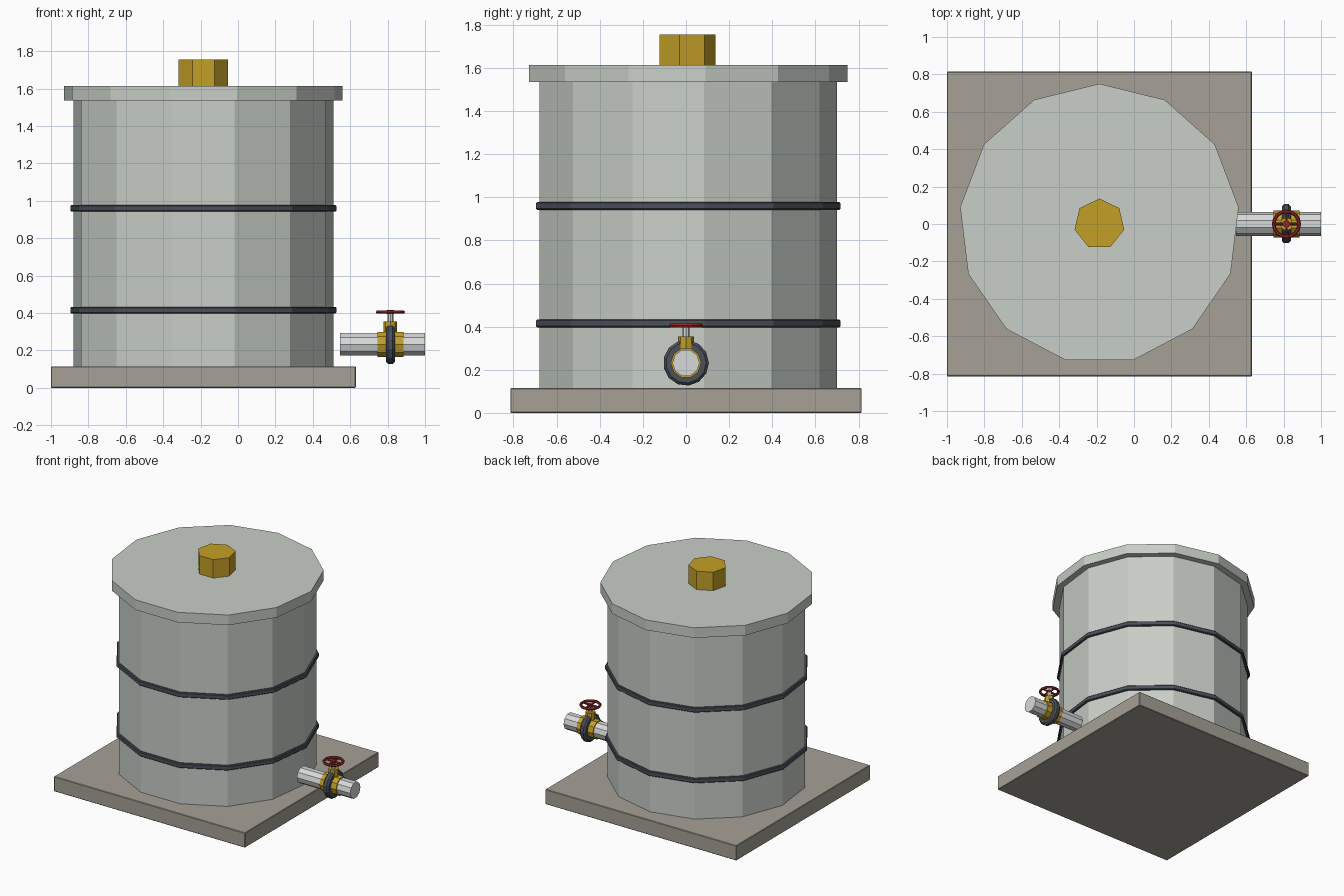
import bpy, math
from mathutils import Vector

if "Cube" in bpy.data.objects:
    bpy.data.objects.remove(bpy.data.objects["Cube"], do_unlink=True)


def material(name, rgb):
    m = bpy.data.materials.new(name)
    m.use_nodes = True
    m.diffuse_color = (*rgb, 1)
    m.node_tree.nodes["Principled BSDF"].inputs["Base Color"].default_value = (*rgb, 1)
    return m


STEEL = material("pale steel", (0.58, 0.62, 0.58))
PIPE = material("pipe steel", (0.68, 0.70, 0.69))
BRASS = material("brass", (0.55, 0.35, 0.02))
DARK = material("dark iron", (0.07, 0.08, 0.10))
RED = material("red paint", (0.30, 0.02, 0.02))
STONE = material("concrete", (0.38, 0.355, 0.31))


def finish(name, mat, bevel=0):
    ob = bpy.context.object
    ob.name = name
    ob.data.materials.append(mat)
    if bevel:
        b = ob.modifiers.new("bevel", "BEVEL")
        b.width, b.segments = bevel, 1
    return ob


def prism(name, mat, sides, radius, start, end, spin=0, bevel=0):
    """Flat-sided cylinder between two points."""
    a, b = Vector(start), Vector(end)
    bpy.ops.mesh.primitive_cylinder_add(vertices=sides, radius=radius, depth=(b - a).length)
    ob = finish(name, mat, bevel)
    for v in ob.data.vertices:
        v.co.rotate(Vector((0, 0, 1)).rotation_difference(b - a) if a.z == b.z
                    else Vector((1, 0, 0)).rotation_difference(Vector((1, 0, 0))))
    if spin:
        ob.rotation_euler.x = spin
    ob.location = (a + b) / 2
    return ob


# Slab
bpy.ops.mesh.primitive_cube_add(size=1, location=(-0.185, 0, 0.0575))
slab = finish("base_slab", STONE, 0.004)
slab.scale = (1.63, 1.63, 0.115)
bpy.ops.object.transform_apply(location=False, rotation=False, scale=True)

# Tank, lid, cap and hoops share one axis
CX = -0.185
for name, mat, sides, r, z0, z1 in (
        ("tank_body", STEEL, 13, 0.70, 0.11, 1.54),
        ("lower_hoop", DARK, 13, 0.716, 0.397, 0.433),
        ("upper_hoop", DARK, 13, 0.716, 0.942, 0.978),
        ("tank_lid", STEEL, 13, 0.75, 1.535, 1.613),
        ("lid_cap", BRASS, 7, 0.136, 1.60, 1.755)):
    prism(name, mat, sides, r, (CX, 0, z0), (CX, 0, z1), bevel=0.005 if mat is DARK else 0)

# Outlet pipe with valve body and flange
VX, PZ = 0.815, 0.232
for name, mat, sides, r, x0, x1, bevel in (
        ("outlet_pipe", PIPE, 10, 0.063, 0.545, 1.0, 0),
        ("valve_body", BRASS, 10, 0.071, VX - 0.07, VX + 0.07, 0),
        ("valve_flange", DARK, 13, 0.106, VX - 0.024, VX + 0.024, 0.012)):
    prism(name, mat, sides, r, (x0, 0, PZ), (x1, 0, PZ), bevel=bevel)

# Bonnet, stem and handwheel
prism("valve_bonnet", BRASS, 8, 0.036, (VX, 0, PZ), (VX, 0, 0.355))
prism("valve_stem", PIPE, 8, 0.016, (VX, 0, 0.35), (VX, 0, 0.41))
WZ = 0.405
bpy.ops.mesh.primitive_torus_add(location=(VX, 0, WZ), major_segments=16, minor_segments=6,
                                 major_radius=0.068, minor_radius=0.010)
finish("handwheel_rim", RED)
prism("handwheel_hub", RED, 8, 0.020, (VX, 0, WZ - 0.01), (VX, 0, WZ + 0.01))
for i, (dx, dy) in enumerate(((0.068, 0), (0, 0.068))):
    prism(f"handwheel_spoke_{i + 1}", RED, 6, 0.007, (VX - dx, -dy, WZ), (VX + dx, dy, WZ))
